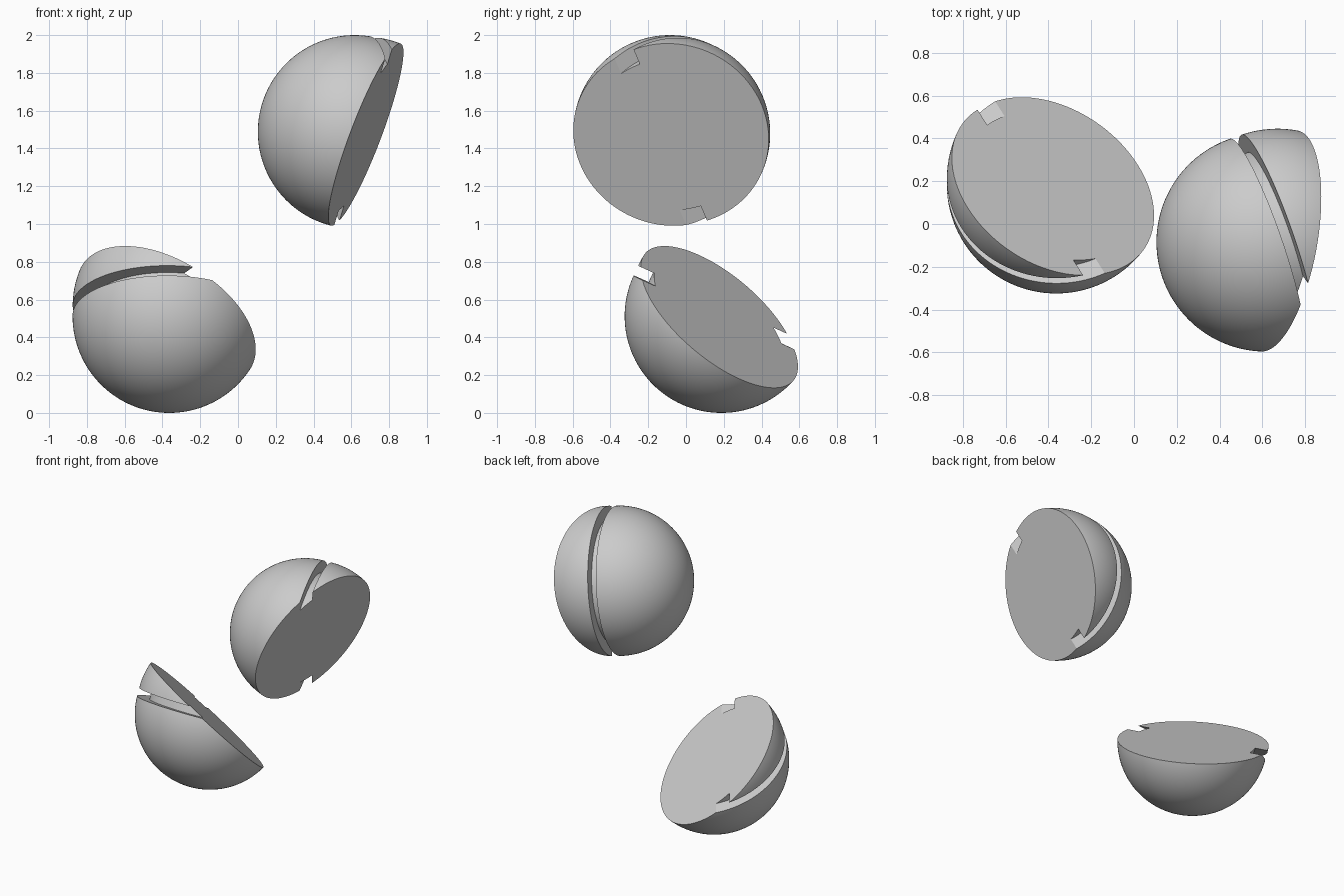
import bpy
import bmesh
from math import sin, cos, pi
from mathutils import Vector

cube = bpy.data.objects.get("Cube")
if cube:
    bpy.data.objects.remove(cube, do_unlink=True)

RADIUS = 0.512   # outer ball
CORE = 0.425     # floor of the groove
GAP = 0.058      # groove width
ARC = 40
SPIN = 128

grey = bpy.data.materials.new("plain_grey")
grey.use_nodes = True
colour = (0.6, 0.6, 0.6, 1)
grey.diffuse_color = colour
grey.node_tree.nodes["Principled BSDF"].inputs["Base Color"].default_value = colour


def grooved_half(name, centre, groove_axis, cut_normal, cut_offset):
    """Grooved ball turned to its groove axis, then sliced by a plane."""
    # Profile: lower hemisphere, rectangular groove, raised upper hemisphere
    angles = [pi / 2 * i / ARC for i in range(ARC + 1)]
    lower = [(RADIUS * sin(a), -RADIUS * cos(a)) for a in angles]
    upper = [(r, GAP - z) for r, z in reversed(lower)]
    profile = lower + [(CORE, 0), (CORE, GAP)] + upper

    bm = bmesh.new()
    verts = [bm.verts.new((r, 0, z)) for r, z in profile]
    edges = [bm.edges.new(pair) for pair in zip(verts, verts[1:])]
    bmesh.ops.spin(bm, geom=verts + edges, cent=(0, 0, 0), axis=(0, 0, 1),
                   angle=2 * pi, steps=SPIN)
    bmesh.ops.remove_doubles(bm, verts=bm.verts[:], dist=0.0001)

    # Turn the groove to its axis
    turn = Vector(groove_axis).normalized().to_track_quat('Z', 'Y')
    bmesh.ops.rotate(bm, verts=bm.verts[:], cent=(0, 0, 0), matrix=turn.to_matrix())

    # Slice and close with one flat face
    normal = Vector(cut_normal).normalized()
    bmesh.ops.bisect_plane(bm, geom=bm.verts[:] + bm.edges[:] + bm.faces[:],
                           dist=0.00001, plane_co=normal * cut_offset,
                           plane_no=normal, clear_outer=True)
    rim = [e for e in bm.edges if e.is_boundary]
    bmesh.ops.holes_fill(bm, edges=rim, sides=0)
    flat = [f for f in bm.faces if len(f.verts) > 4]
    bmesh.ops.triangulate(bm, faces=flat, ngon_method='EAR_CLIP')
    bmesh.ops.recalc_face_normals(bm, faces=bm.faces[:])

    mesh = bpy.data.meshes.new(name)
    bm.to_mesh(mesh)
    bm.free()
    mesh.materials.append(grey)
    obj = bpy.data.objects.new(name, mesh)
    obj.location = centre
    bpy.context.collection.objects.link(obj)
    bpy.ops.object.select_all(action='DESELECT')
    obj.select_set(True)
    bpy.context.view_layer.objects.active = obj
    bpy.ops.object.shade_smooth_by_angle(angle=pi / 8)
    return obj


# Floating upper half, flat face towards +x
grooved_half("upper_half_ball", (0.617, -0.085, 1.488),
             (0.934, 0.324, -0.147), (0.925, -0.155, -0.35), 0.06)

# Resting lower half, flat face upwards
grooved_half("lower_half_ball", (-0.364, 0.187, RADIUS),
             (0.01, 0.42, 0.907), (0.42, 0.585, 0.695), -0.016)
